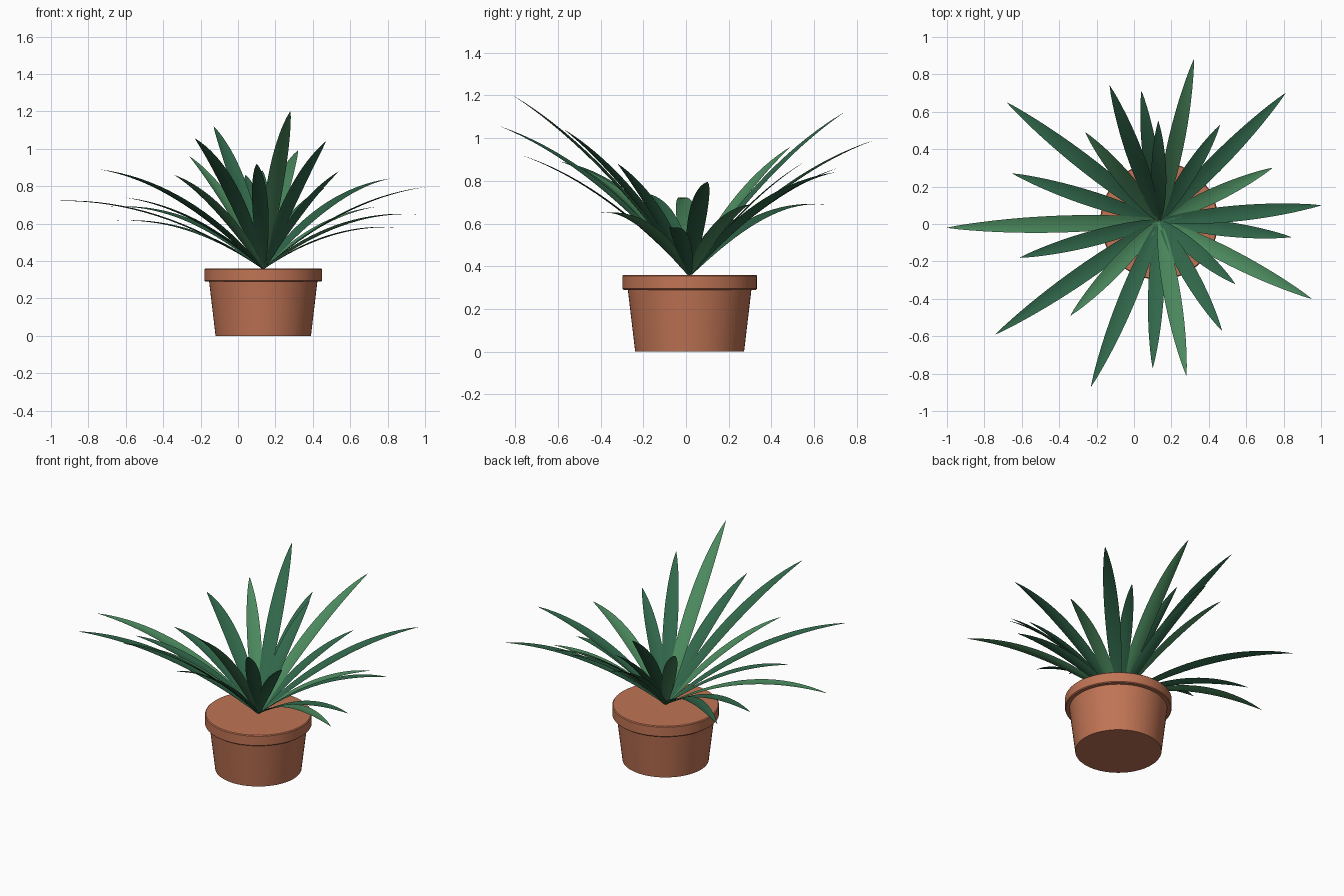
import bpy, bmesh, math
from mathutils import Vector

if "Cube" in bpy.data.objects:
    bpy.data.objects.remove(bpy.data.objects["Cube"])

CENTRE = Vector((0.135, 0.017, 0))
SOIL_Z = 0.36


def material(name, rgb):
    mat = bpy.data.materials.new(name)
    mat.use_nodes = True
    mat.diffuse_color = (*rgb, 1)
    mat.node_tree.nodes["Principled BSDF"].inputs["Base Color"].default_value = (*rgb, 1)
    return mat


def finish(name, bm, mat):
    mesh = bpy.data.meshes.new(name)
    bm.to_mesh(mesh)
    bm.free()
    mesh.materials.append(mat)
    obj = bpy.data.objects.new(name, mesh)
    bpy.context.collection.objects.link(obj)
    bpy.ops.object.select_all(action="DESELECT")
    obj.select_set(True)
    bpy.context.view_layer.objects.active = obj
    bpy.ops.object.shade_smooth_by_angle(angle=math.radians(40))
    return obj


def lathe(name, profile, mat, sides=64):
    """Spin a (radius, height) profile around the pot axis."""
    bm = bmesh.new()
    verts = [bm.verts.new((r, 0, z)) for r, z in profile]
    edges = [bm.edges.new(pair) for pair in zip(verts, verts[1:])]
    bmesh.ops.spin(bm, geom=verts + edges, axis=(0, 0, 1), cent=(0, 0, 0),
                   angle=math.tau, steps=sides)
    bmesh.ops.remove_doubles(bm, verts=bm.verts, dist=0.0005)
    bmesh.ops.recalc_face_normals(bm, faces=bm.faces)
    finish(name, bm, mat).location = CENTRE


def leaf(name, tip, mat, rows=18, columns=4):
    """Arching blade from the middle of the soil out to a pointed tip."""
    base = CENTRE + Vector((0, 0, SOIL_Z - 0.005))
    reach = Vector(tip) - base
    flat = Vector((reach.x, reach.y, 0))
    side = Vector((-flat.y, flat.x, 0)).normalized()
    arch = 0.36 * flat.length
    half_width = 0.048 + 0.022 * reach.length
    bm = bmesh.new()
    grid = []
    for i in range(rows + 1):
        t = i / rows
        point = base + reach * t + Vector((0, 0, arch * t * (1 - t)))
        slope = reach + Vector((0, 0, arch * (1 - 2 * t)))
        normal = slope.cross(side).normalized()
        width = half_width * 1.8 * t ** 0.8 * (1 - t) ** 0.9 + 0.006 * (1 - t) + 0.0008
        row = []
        for j in range(columns + 1):
            u = 2 * j / columns - 1
            # Edges lift a little to form a shallow trough
            row.append(bm.verts.new(point + side * u * width + normal * 0.16 * width * u * u))
        grid.append(row)
    for low, high in zip(grid, grid[1:]):
        for j in range(columns):
            bm.faces.new((low[j], high[j], high[j + 1], low[j + 1]))
    finish(name, bm, mat)


terracotta = material("terracotta", (0.53, 0.175, 0.09))
dark_green = material("dark_green", (0.03, 0.135, 0.068))
light_green = material("light_green", (0.07, 0.25, 0.11))

# Tapered pot body, and a rim closed by the level soil surface
lathe("pot_body", [(0, 0), (0.255, 0), (0.29, 0.295)], terracotta)
lathe("pot_rim", [(0.27, 0.29), (0.31, 0.29), (0.315, 0.295), (0.315, 0.355),
                  (0.31, SOIL_Z), (0, SOIL_Z)], terracotta)

# Leaf tips
light_tips = [
    (0.28, -0.81, 1.20), (0.95, -0.40, 0.65), (0.32, 0.88, 0.99), (0.74, 0.30, 0.69),
    (-1.0, -0.02, 0.72), (-0.34, -0.49, 0.86), (-0.26, 0.49, 0.96),
]
dark_tips = [
    (-0.23, -0.87, 1.055), (0.10, -0.77, 0.92), (0.47, -0.57, 1.04), (0.54, -0.32, 0.88),
    (0.84, -0.07, 0.58), (1.0, 0.10, 0.795), (0.81, 0.70, 0.84), (0.46, 0.53, 0.79),
    (0.13, 0.55, 0.885), (0.04, 0.71, 0.86), (-0.13, 0.74, 1.12), (-0.68, 0.65, 0.69),
    (-0.65, 0.27, 0.615), (-0.61, -0.18, 0.74), (-0.74, -0.59, 0.89),
]
for label, tips, mat in (("light", light_tips, light_green), ("dark", dark_tips, dark_green)):
    for n, tip in enumerate(tips, 1):
        leaf(f"{label}_leaf_{n}", tip, mat)
